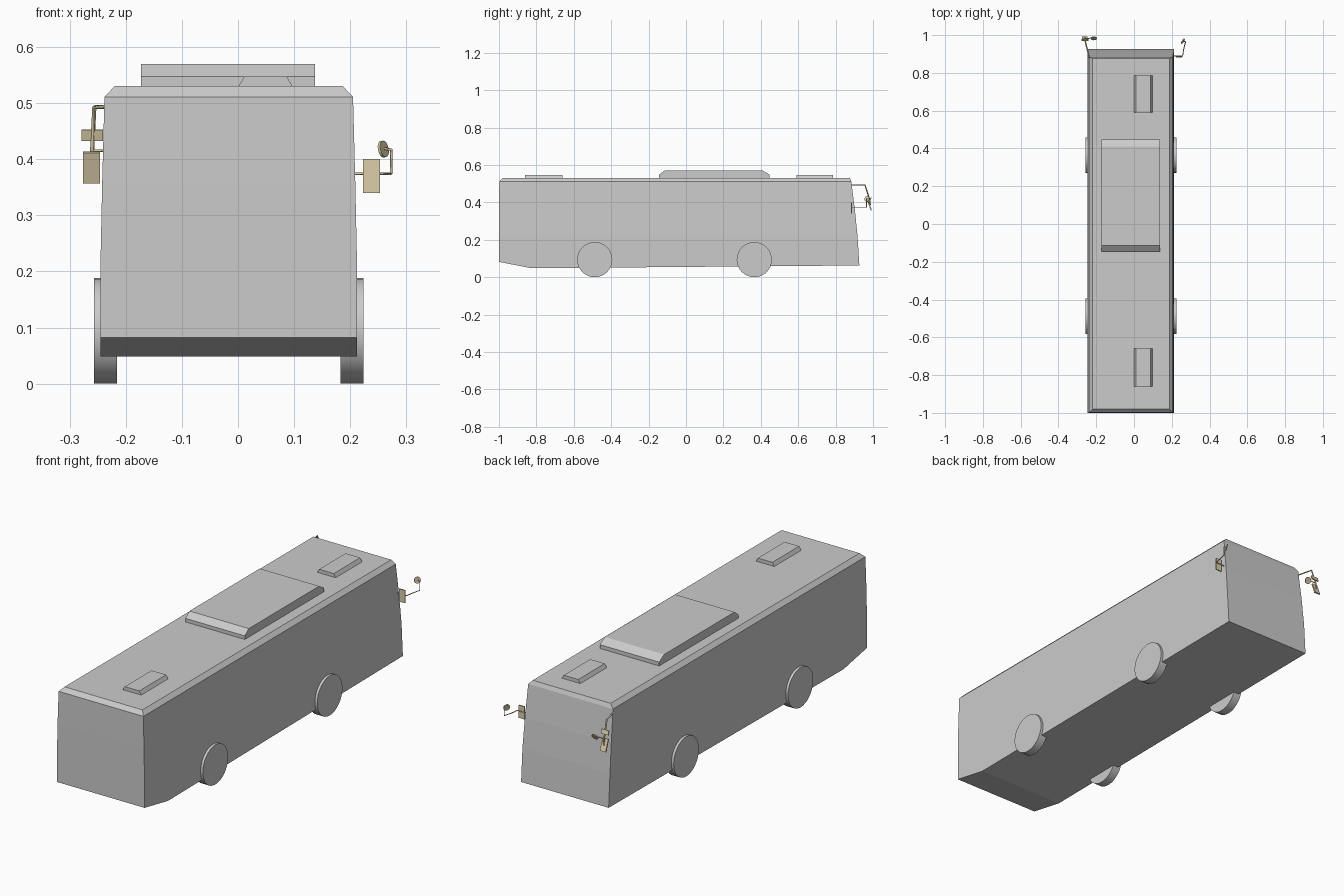
import bpy, bmesh
from mathutils import Vector, Euler

if "Cube" in bpy.data.objects:
    bpy.data.objects.remove(bpy.data.objects["Cube"])

CX = -0.0165  # body centreline
tan = bpy.data.materials.new("mirror_tan")
tan.diffuse_color = (0.72, 0.62, 0.40, 1)
tan.use_nodes = True
tan.node_tree.nodes["Principled BSDF"].inputs["Base Color"].default_value = tan.diffuse_color


def add_object(name, bm, mat=None):
    bmesh.ops.recalc_face_normals(bm, faces=bm.faces)
    me = bpy.data.meshes.new(name)
    bm.to_mesh(me)
    bm.free()
    ob = bpy.data.objects.new(name, me)
    bpy.context.collection.objects.link(ob)
    if mat:
        me.materials.append(mat)
    return ob


def loft(name, rings):
    """Skin between rings of equal length and cap both ends."""
    bm = bmesh.new()
    rows = [[bm.verts.new(p) for p in r] for r in rings]
    n = len(rows[0])
    for a, b in zip(rows, rows[1:]):
        for i in range(n):
            j = (i + 1) % n
            bm.faces.new((a[i], a[j], b[j], b[i]))
    for row in (rows[0], rows[-1]):
        if n == 6:  # split at the kink in the floor
            bm.faces.new((row[0], row[1], row[4], row[5]))
            bm.faces.new((row[1], row[2], row[3], row[4]))
        else:
            bm.faces.new(row)
    return add_object(name, bm)


def disc(name, centre, radius, depth, normal, segs, mat=None):
    bm = bmesh.new()
    bmesh.ops.create_cone(bm, cap_ends=True, segments=segs, radius1=radius,
                          radius2=radius, depth=depth)
    ob = add_object(name, bm, mat)
    ob.location = centre
    ob.rotation_euler = Vector(normal).to_track_quat('Z', 'Y').to_euler()
    return ob


def plate(name, centre, size, rot):
    bm = bmesh.new()
    bmesh.ops.create_cube(bm, size=1)
    bmesh.ops.scale(bm, vec=size, verts=bm.verts)
    ob = add_object(name, bm, tan)
    ob.location = centre
    ob.rotation_euler = Euler(rot)
    return ob


def rod(name, points, radius=0.0028):
    cu = bpy.data.curves.new(name, 'CURVE')
    cu.dimensions = '3D'
    cu.bevel_depth = radius
    cu.bevel_resolution = 0
    cu.use_fill_caps = True
    sp = cu.splines.new('POLY')
    sp.points.add(len(points) - 1)
    for p, co in zip(sp.points, points):
        p.co = (*co, 1)
    ob = bpy.data.objects.new(name, cu)
    bpy.context.collection.objects.link(ob)
    cu.materials.append(tan)
    return ob


# Body shell: half width, rear y, front y, heights at rear / kink / front
levels = [(0.2285, -1.0, 0.927, 0.082, 0.048, 0.063),
          (0.2285, -1.0, 0.917, 0.22, 0.22, 0.22),
          (0.2255, -1.0, 0.903, 0.36, 0.36, 0.36),
          (0.2215, -0.998, 0.884, 0.511, 0.511, 0.511),
          (0.2035, -0.98, 0.876, 0.53, 0.53, 0.53)]
rings = []
for w, yb, yf, zb, zk, zf in levels:
    side = [(yb, zb), (-0.825, zk), (yf, zf)]
    rings.append([(CX - w, y, z) for y, z in side] +
                 [(CX + w, y, z) for y, z in reversed(side)])
loft("bus_body", rings)

# Roof air unit: side profile swept across
unit = [(-0.145, 0.525), (-0.145, 0.547), (-0.115, 0.57),
        (0.41, 0.57), (0.447, 0.548), (0.447, 0.525)]
bm = bmesh.new()
face = bm.faces.new([bm.verts.new((-0.173, y, z)) for y, z in unit])
ext = bmesh.ops.extrude_face_region(bm, geom=[face], use_keep_orig=True)
bmesh.ops.translate(bm, vec=(0.31, 0, 0),
                    verts=[v for v in ext["geom"] if isinstance(v, bmesh.types.BMVert)])
add_object("roof_air_unit", bm)

# Roof hatches: trapezoid section swept along the bus
hatch = [(-0.002, 0.525), (0.011, 0.547), (0.087, 0.547), (0.1, 0.525)]
for name, y0, y1 in (("rear_hatch", -0.86, -0.66), ("front_hatch", 0.59, 0.787)):
    loft(name, [[(x, y, z) for x, z in hatch] for y in (y0, y1)])

# Wheels
for end, y in (("rear", -0.488), ("front", 0.365)):
    for side, s in (("left", -1), ("right", 1)):
        w = disc(f"{end}_{side}_wheel", (CX + s * 0.22, y, 0.094), 0.094, 0.041,
                 (s, 0, 0), 32)
        bpy.context.view_layer.objects.active = w
        w.select_set(True)
        bpy.ops.object.shade_smooth_by_angle()
        w.select_set(False)

# Right mirror: arm, plate and round mirror
rod("right_mirror_arm", [(0.2, 0.888, 0.374), (0.258, 0.89, 0.374), (0.262, 0.92, 0.374),
                         (0.273, 0.965, 0.374), (0.273, 0.965, 0.417), (0.26, 0.968, 0.419)], 0.0025)
plate("right_mirror_plate", (0.238, 0.885, 0.37), (0.03, 0.005, 0.06), (0, 0, 0))
disc("right_round_mirror", (0.259, 0.968, 0.418), 0.015, 0.005, (0.85, -0.5, 0.2), 16, tan)

# Left mirror: arm, small bracket arm, two plates and round mirror
rod("left_mirror_arm", [(-0.236, 0.878, 0.493), (-0.256, 0.957, 0.493),
                        (-0.26, 0.982, 0.414), (-0.26, 0.985, 0.385)], 0.0038)
rod("left_round_mirror_arm", [(-0.26, 0.981, 0.415), (-0.218, 0.985, 0.415)], 0.0025)
plate("left_upper_plate", (-0.26, 0.974, 0.443), (0.038, 0.005, 0.02), (0.3, 0, 0))
plate("left_mirror_plate", (-0.261, 0.981, 0.385), (0.03, 0.006, 0.058), (0.35, 0, 0))
disc("left_round_mirror", (-0.213, 0.983, 0.412), 0.016, 0.005, (0, -0.85, 0.5), 16, tan)
